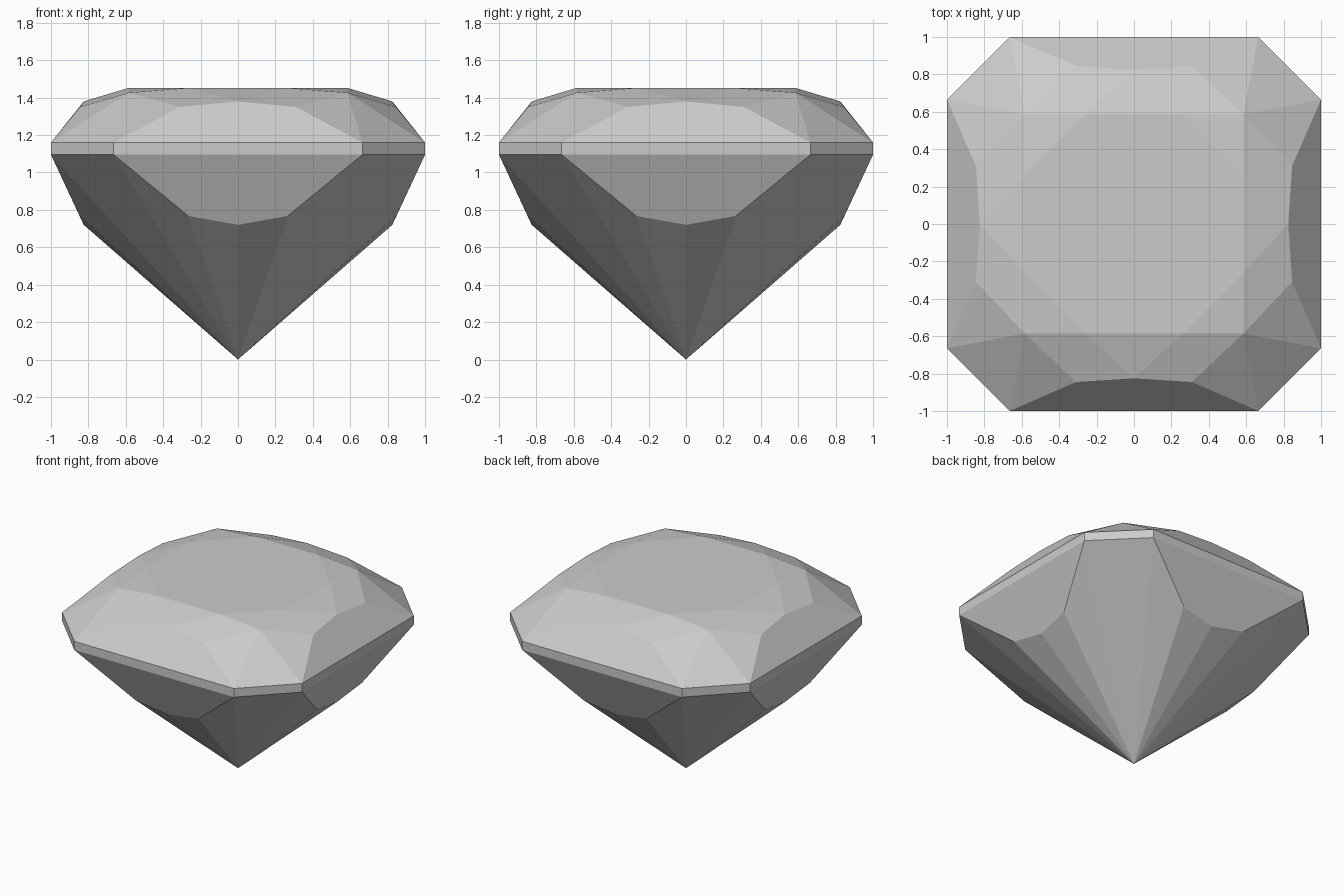
import bpy
import bmesh
from math import pi
from mathutils import Matrix, Vector

old = bpy.data.objects.get("Cube")
if old:
    bpy.data.objects.remove(old, do_unlink=True)

# Gem material
GREY = (0.6, 0.6, 0.6, 1.0)
gem_mat = bpy.data.materials.new("gem grey")
gem_mat.use_nodes = True
gem_mat.diffuse_color = GREY
gem_mat.node_tree.nodes["Principled BSDF"].inputs["Base Color"].default_value = GREY


def flip(p):
    """Mirror a point across the middle of its side."""
    return Vector((-p.x, p.y, p.z))


def turn(p, quarter=1):
    """Turn a point about the vertical axis by quarter turns."""
    return Matrix.Rotation(quarter * pi / 2, 3, "Z") @ p


def facet_part(name, side_facets, whole_facets=()):
    """Repeat the facets of one side around all four sides."""
    bm = bmesh.new()
    for q in range(4):
        for facet in side_facets:
            bm.faces.new([bm.verts.new(turn(p, q)) for p in facet])
    for facet in whole_facets:
        bm.faces.new([bm.verts.new(p) for p in facet])
    bmesh.ops.remove_doubles(bm, verts=bm.verts, dist=0.001)
    mesh = bpy.data.meshes.new(name)
    bm.to_mesh(mesh)
    bm.free()
    mesh.materials.append(gem_mat)
    obj = bpy.data.objects.new(name, mesh)
    bpy.context.collection.objects.link(obj)
    return obj


# Girdle corners on the front side; the next side begins at a quarter turn
top_r = Vector((0.665, -1, 1.16))
low_r = Vector((0.665, -1, 1.095))
top_l, low_l = flip(top_r), flip(low_r)
top_next, low_next = turn(top_l), turn(low_l)

# Girdle band: a flat side and a chamfered corner
facet_part("girdle", [
    (low_l, low_r, top_r, top_l),
    (low_r, low_next, top_next, top_r),
])

# Crown: main facet, star, kites, corner facets and the flat table
peak = Vector((0, -0.825, 1.38))
shoulder_r = Vector((0.31, -0.845, 1.35))
table_r = Vector((0.26, -0.585, 1.452))
corner_r = Vector((0.585, -0.585, 1.426))
shoulder_l, table_l, corner_l = flip(shoulder_r), flip(table_r), flip(corner_r)
table = [turn(p, q) for q in range(4) for p in (table_l, table_r)]
facet_part("crown", [
    (top_l, top_r, shoulder_r, peak, shoulder_l),
    (peak, table_r, table_l),
    (peak, shoulder_r, corner_r, table_r),
    (peak, table_l, corner_l, shoulder_l),
    (shoulder_r, top_r, corner_r),
    (shoulder_l, corner_l, top_l),
    (top_r, top_next, corner_r),
    (table_r, corner_r, turn(table_l)),
], [table])

# Pavilion: main facet and the long facets that meet at the lower tip
tip = Vector((0, 0, 0))
keel = Vector((0, -0.825, 0.72))
haunch_r = Vector((0.265, -0.846, 0.767))
haunch_l = flip(haunch_r)
facet_part("pavilion", [
    (low_r, low_l, haunch_l, keel, haunch_r),
    (keel, tip, haunch_r),
    (keel, haunch_l, tip),
    (haunch_r, tip, low_r),
    (haunch_l, low_l, tip),
    (low_r, tip, low_next),
])
